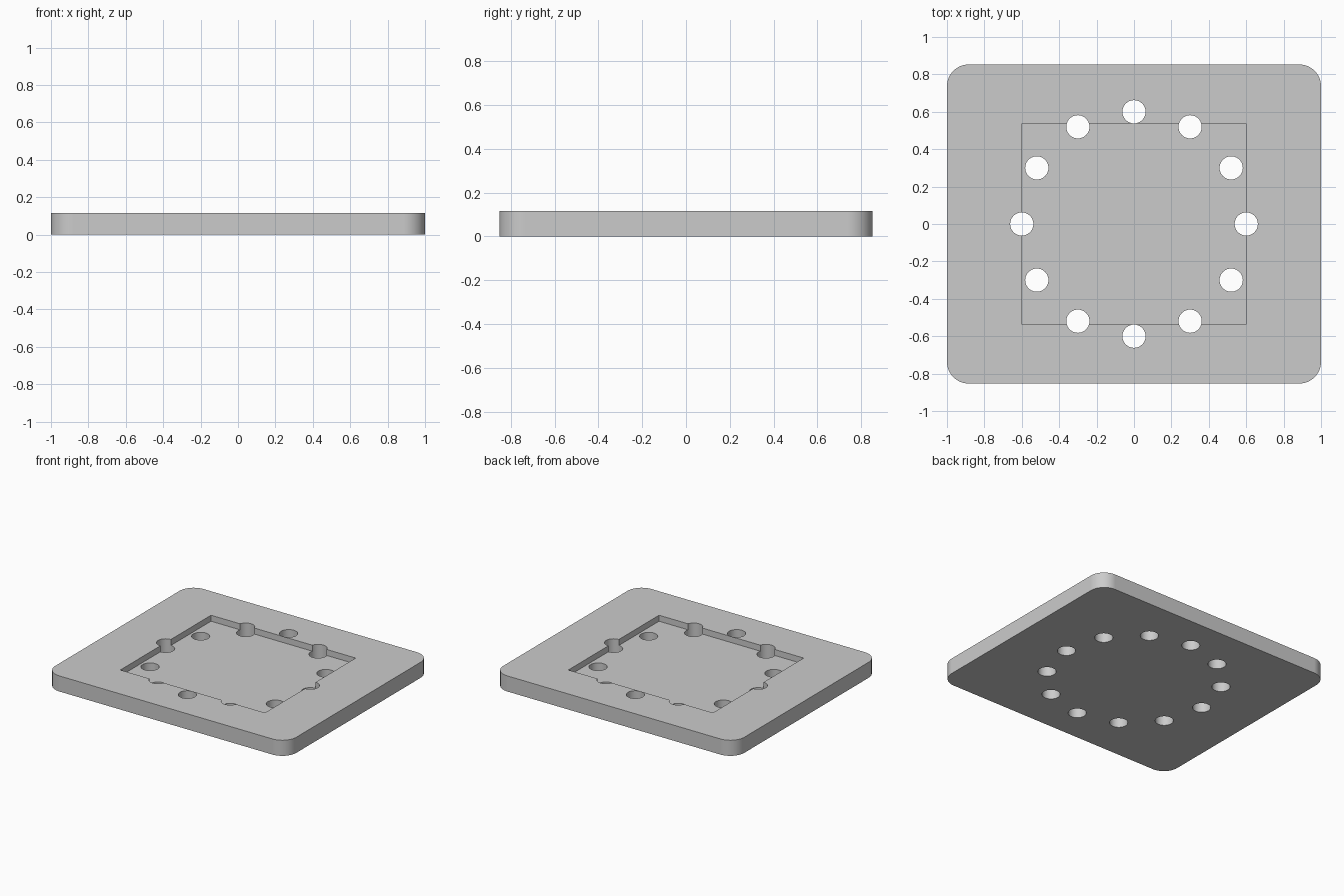
import bpy
import bmesh
from math import cos, sin, pi

default = bpy.data.objects.get("Cube")
if default:
    bpy.data.objects.remove(default, do_unlink=True)

WIDTH, DEPTH, THICK, CORNER = 2.0, 1.706, 0.117, 0.117
POCKET_W, POCKET_D, POCKET_DEPTH = 1.2, 1.075, 0.045
HOLES, RING, HOLE_R = 12, 0.6, 0.062

grey = bpy.data.materials.new("light_grey")
grey.use_nodes = True
colour = (0.6, 0.6, 0.6, 1)
grey.diffuse_color = colour
grey.node_tree.nodes["Principled BSDF"].inputs["Base Color"].default_value = colour


def prism(name, outlines, z0, z1):
    """Extrude each closed outline from z0 to z1."""
    bm = bmesh.new()
    for outline in outlines:
        face = bm.faces.new([bm.verts.new((x, y, z0)) for x, y in outline])
        top = bmesh.ops.extrude_face_region(bm, geom=[face])["geom"]
        verts = [g for g in top if isinstance(g, bmesh.types.BMVert)]
        bmesh.ops.translate(bm, verts=verts, vec=(0, 0, z1 - z0))
    bmesh.ops.recalc_face_normals(bm, faces=bm.faces)
    mesh = bpy.data.meshes.new(name)
    bm.to_mesh(mesh)
    bm.free()
    mesh.materials.append(grey)
    obj = bpy.data.objects.new(name, mesh)
    bpy.context.collection.objects.link(obj)
    return obj


def arc(cx, cy, r, start, sweep, steps):
    return [(cx + r * cos(start + sweep * i / steps),
             cy + r * sin(start + sweep * i / steps)) for i in range(steps)]


def rounded_rect(w, d, r, steps):
    points = []
    for k, (sx, sy) in enumerate([(1, 1), (-1, 1), (-1, -1), (1, -1)]):
        points += arc(sx * (w / 2 - r), sy * (d / 2 - r), r,
                      k * pi / 2, pi / 2 * (steps + 1) / steps, steps + 1)
    return points


def cut(target, cutter):
    cutter.hide_render = True
    mod = target.modifiers.new("cut", 'BOOLEAN')
    mod.operation, mod.solver, mod.object = 'DIFFERENCE', 'EXACT', cutter
    bpy.context.view_layer.objects.active = target
    bpy.ops.object.modifier_apply(modifier=mod.name)
    bpy.data.objects.remove(cutter, do_unlink=True)


# Plate with rounded corners
plate = prism("base_plate", [rounded_rect(WIDTH, DEPTH, CORNER, 16)], 0, THICK)

# Shallow rectangular pocket in the top
cut(plate, prism("pocket_cutter", [rounded_rect(POCKET_W, POCKET_D, 0.006, 3)],
                 THICK - POCKET_DEPTH, THICK + 0.1))

# Ring of through holes
circles = [arc(RING * cos(a), RING * sin(a), HOLE_R, 0, 2 * pi, 40)
           for a in (2 * pi * i / HOLES for i in range(HOLES))]
cut(plate, prism("hole_cutter", circles, -0.1, THICK + 0.1))

# Smooth curved walls, crisp edges, flat faces kept flat
bpy.ops.object.select_all(action='DESELECT')
plate.select_set(True)
bpy.context.view_layer.objects.active = plate
bpy.ops.object.shade_smooth_by_angle(angle=pi / 5)
normals = plate.modifiers.new("flat_faces", 'WEIGHTED_NORMAL')
normals.keep_sharp = True
